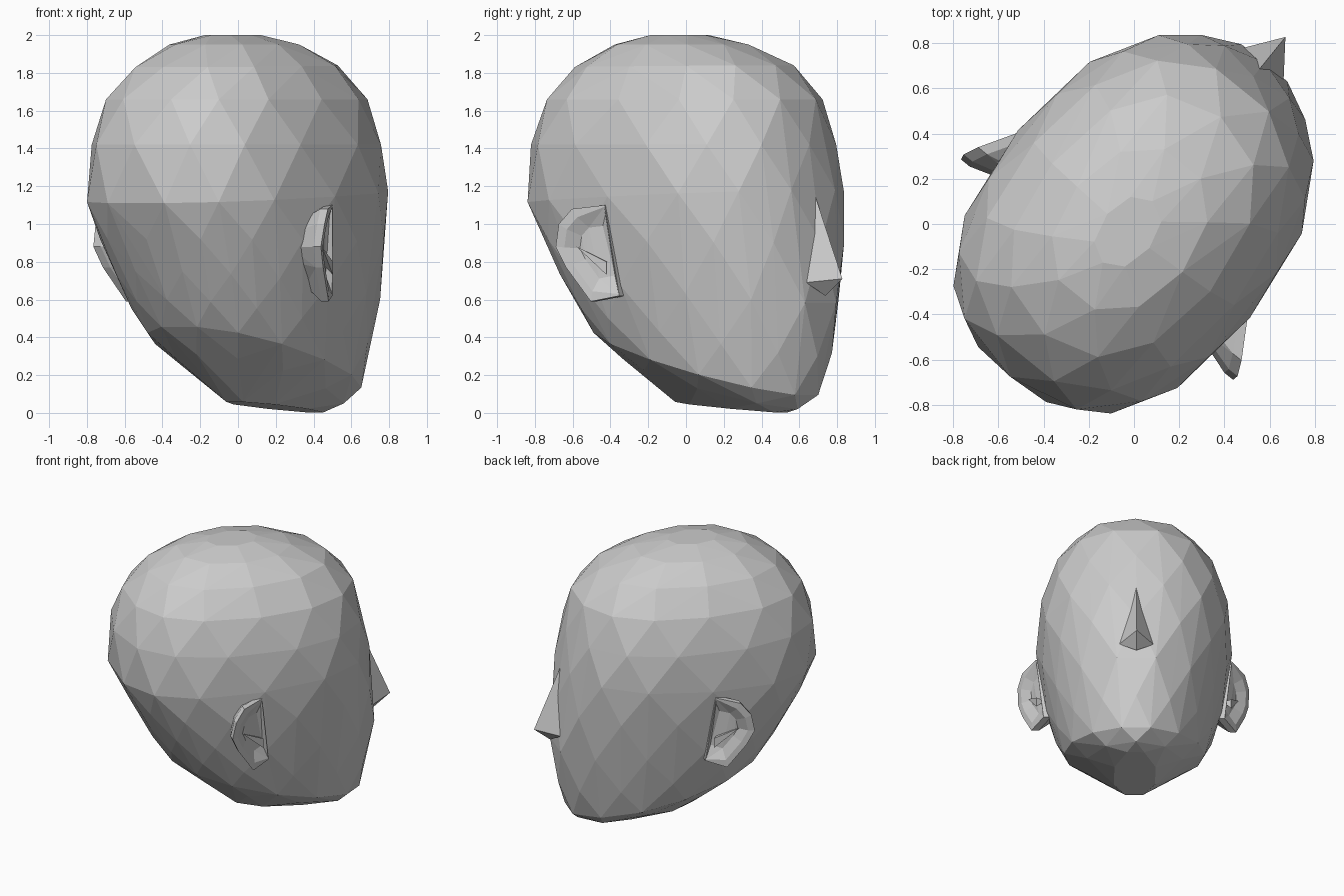
import bpy, bmesh
from math import cos, sin, pi, radians, copysign
from mathutils import Vector

if "Cube" in bpy.data.objects:
    bpy.data.objects.remove(bpy.data.objects["Cube"])

# The head is turned: local axes are forward, sideways, up
TURN = radians(51)


def place(f, s, z):
    return Vector((f * cos(TURN) + s * sin(TURN), f * sin(TURN) - s * cos(TURN), z))


def finish(bm, name):
    bmesh.ops.recalc_face_normals(bm, faces=bm.faces[:])
    mesh = bpy.data.meshes.new(name)
    bm.to_mesh(mesh)
    bm.free()
    obj = bpy.data.objects.new(name, mesh)
    bpy.context.collection.objects.link(obj)
    return obj


def hull(points, name):
    bm = bmesh.new()
    for p in points:
        bm.verts.new(place(*p))
    bmesh.ops.convex_hull(bm, input=bm.verts[:])
    loose = [v for v in bm.verts if not v.link_faces]
    bmesh.ops.delete(bm, geom=loose, context='VERTS')
    return finish(bm, name)


def power(v, n):
    return copysign(abs(v) ** (2 / n), v)


# Skull and jaw: tilted rings
# (front f, front z, back f, back z, half width, centre f, count, front and back squareness)
rings = [
    (0.13, 2.00, -0.22, 2.00, 0.12, -0.04, 8, 2.2, 2.2),
    (0.36, 1.95, -0.42, 1.95, 0.30, -0.03, 10, 2.2, 2.2),
    (0.61, 1.84, -0.63, 1.83, 0.45, -0.02, 12, 2.3, 2.3),
    (0.78, 1.66, -0.78, 1.66, 0.57, 0.0, 14, 2.25, 2.4),
    (0.84, 1.42, -0.87, 1.42, 0.64, 0.0, 14, 2.35, 2.4),
    (0.885, 1.18, -0.875, 1.11, 0.66, 0.0, 14, 2.35, 2.45),
    (0.92, 0.90, -0.77, 0.92, 0.635, 0.0, 14, 2.2, 2.4),
    (0.94, 0.58, -0.68, 0.75, 0.59, 0.03, 14, 2.0, 2.3),
    (0.895, 0.30, -0.60, 0.60, 0.535, 0.06, 14, 1.95, 2.2),
    (0.84, 0.09, -0.51, 0.46, 0.475, 0.14, 14, 1.9, 2.2),
    (0.76, 0.02, -0.35, 0.31, 0.34, 0.15, 10, 2.0, 2.2),
    (0.68, 0.00, -0.05, 0.06, 0.15, 0.25, 8, 2.0, 2.0),
]
head_points = []
for i, (ff, fz, bf, bz, w, c, count, nf, nb) in enumerate(rings):
    for k in range(count):
        a = 2 * pi * (k + 0.5 * (i % 2)) / count
        n = nf if cos(a) > 0 else nb
        u = power(cos(a), n)
        f = c + u * ((ff - c) if u > 0 else (c - bf))
        t = (ff - f) / (ff - bf)
        head_points.append((f, w * power(sin(a), n), fz + t * (bz - fz)))
hull(head_points, "head")

# Nose wedge
hull([(0.88, 0, 1.15), (1.065, 0, 0.71), (0.95, 0, 0.62), (0.91, 0.115, 0.69),
      (0.91, -0.115, 0.69), (0.80, 0, 0.85)], "nose")

# Ears: cupped rim with a shallow bowl that opens forward, mirrored
rim = [Vector(p) for p in [(-0.02, 0.66, 1.10), (-0.17, 0.75, 1.08), (-0.235, 0.78, 1.00),
                           (-0.26, 0.775, 0.88), (-0.21, 0.75, 0.77), (-0.09, 0.69, 0.59),
                           (0.04, 0.61, 0.62)]]
middle = Vector((-0.05, 0.67, 0.86))
root = Vector((-0.04, 0.52, 0.86))


def ear(side, name):
    bm = bmesh.new()
    loops = [
        [root.lerp(Vector((p.x, 0.52, p.z)), 0.7) for p in rim],
        [p + Vector((0, -0.05, 0)) for p in rim],
        rim,
        [p.lerp(middle, 0.2 if p.x < -0.05 else 0.04) for p in rim],
        [p.lerp(middle, 0.45) + Vector((0, -0.04, 0)) for p in rim],
    ]
    rows = [[bm.verts.new(place(p.x, p.y * side, p.z)) for p in loop] for loop in loops]
    n = len(rim)
    for a, b in zip(rows, rows[1:]):
        for j in range(n):
            bm.faces.new((a[j], a[(j + 1) % n], b[(j + 1) % n], b[j]))
    bm.faces.new(rows[0])
    bm.faces.new(rows[-1])
    bmesh.ops.triangulate(bm, faces=bm.faces[:])
    finish(bm, name)
    # Ridge inside the bowl
    hull([(f, s * side, z) for f, s, z in [(-0.17, 0.71, 0.88), (-0.01, 0.655, 0.73),
                                           (-0.01, 0.655, 0.80), (-0.05, 0.60, 0.80)]],
         name + "_ridge")


ear(1, "right_ear")
ear(-1, "left_ear")
